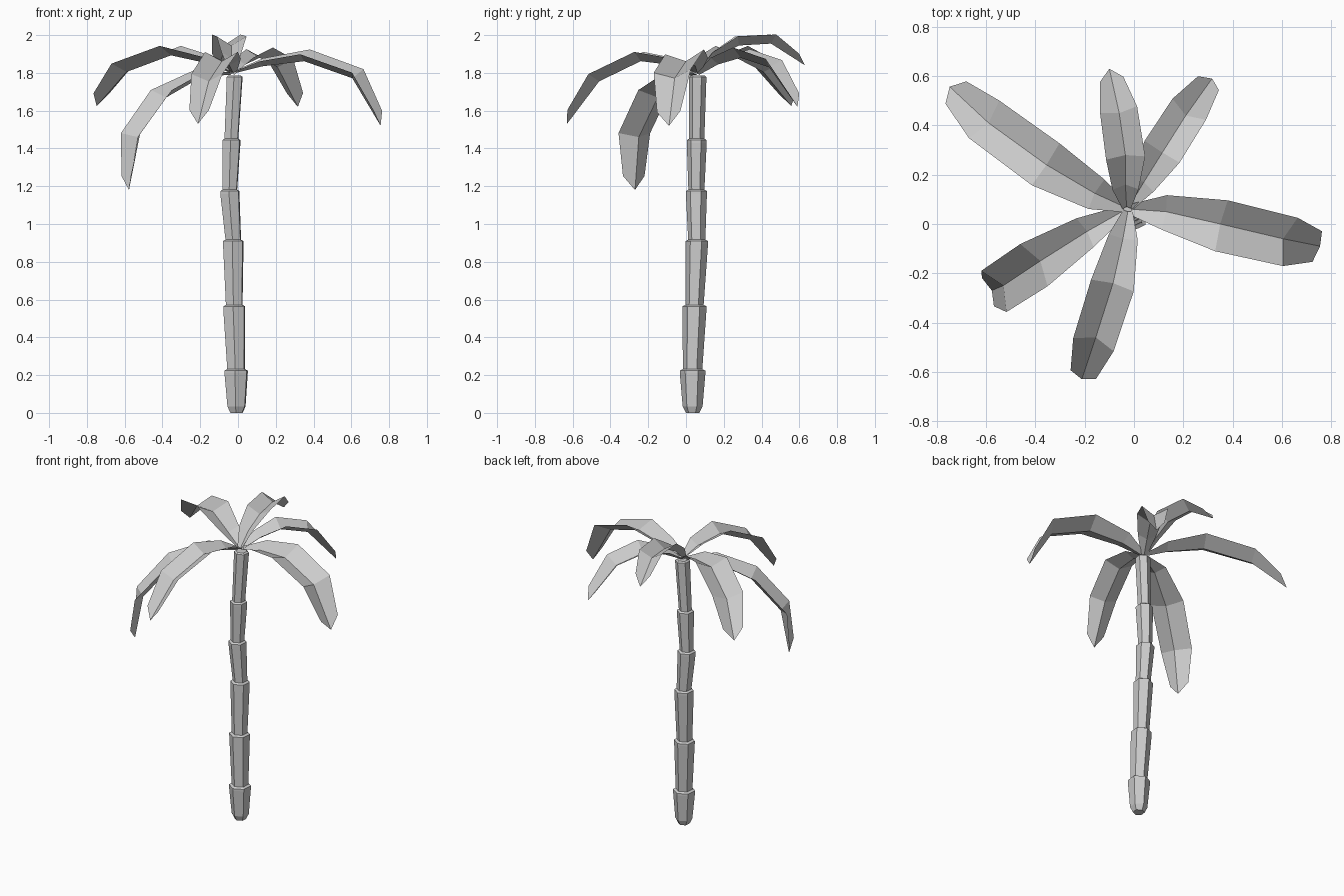
import bpy, bmesh, math
from mathutils import Vector

if "Cube" in bpy.data.objects:
    bpy.data.objects.remove(bpy.data.objects["Cube"])


def make_object(name, bm):
    bmesh.ops.recalc_face_normals(bm, faces=bm.faces[:])
    mesh = bpy.data.meshes.new(name)
    bm.to_mesh(mesh)
    bm.free()
    ob = bpy.data.objects.new(name, mesh)
    bpy.context.collection.objects.link(ob)
    return ob


# Trunk: stacked flaring six-sided segments, (x, y, z, radius) at each lip
SIDES = 6
lips = [(-0.010, 0.035, 0.21, 0.068), (-0.020, 0.045, 0.55, 0.064),
        (-0.025, 0.057, 0.895, 0.060), (-0.043, 0.055, 1.16, 0.056),
        (-0.035, 0.057, 1.43, 0.053), (-0.018, 0.062, 1.765, 0.046)]
rings = [(-0.008, 0.035, 0.0, 0.036), (-0.008, 0.035, 0.035, 0.053)]
for x, y, z, r in lips:
    rings += [(x, y, z, r), (x, y, z + 0.014, r), (x, y, z + 0.022, r * 0.76)]

bm = bmesh.new()
loops = []
for x, y, z, r in rings:
    angles = [math.radians(-95) + math.tau * k / SIDES for k in range(SIDES)]
    loops.append([bm.verts.new((x + r * math.cos(a), y + r * math.sin(a), z)) for a in angles])
for a, b in zip(loops, loops[1:]):
    for k in range(SIDES):
        n = (k + 1) % SIDES
        bm.faces.new((a[k], a[n], b[n], b[k]))
bm.faces.new(loops[0][::-1])
bm.faces.new(loops[-1])
make_object("trunk", bm)

# Fronds: folded leaf blades along a drooping spine
HALF_WIDTH = [0.022, 0.068, 0.102, 0.098, 0.062]
LIFT = [0.012, 0.035, 0.050, 0.050, 0.030]
TIP_BACK = 0.07


def frond(name, spine, width=1.0, roll=0.0):
    pts = [Vector(p) for p in spine]
    bm = bmesh.new()
    rows = []
    last = len(pts) - 1
    for i, p in enumerate(pts):
        t = (pts[min(i + 1, last)] - pts[max(i - 1, 0)]).normalized()
        side = Vector((-t.y, t.x, 0)).normalized()      # left of travel
        up = t.cross(side)
        c, s = math.cos(roll), math.sin(roll)
        side, up = side * c + up * s, up * c - side * s
        base = p + up * LIFT[i] - t * (TIP_BACK if i == last else 0)
        w = HALF_WIDTH[i] * width
        rows.append([bm.verts.new(v) for v in (base + side * w, p, base - side * w)])
    for a, b in zip(rows, rows[1:]):
        for k in range(2):
            bm.faces.new((a[k], a[k + 1], b[k + 1], b[k]))
    make_object(name, bm)


frond("frond_right", [(-0.01, 0.06, 1.80), (0.13, 0.05, 1.835), (0.35, 0.0, 1.862),
                      (0.605, -0.06, 1.772), (0.755, -0.09, 1.52)], 1.05, 0.12)
frond("frond_back", [(-0.03, 0.07, 1.80), (-0.035, 0.16, 1.88), (-0.035, 0.28, 1.945),
                     (-0.06, 0.45, 1.955), (-0.10, 0.63, 1.84)], 0.78)
frond("frond_back_right", [(-0.02, 0.07, 1.79), (0.04, 0.17, 1.845), (0.115, 0.29, 1.88),
                           (0.21, 0.44, 1.83), (0.317, 0.59, 1.62)], 0.82, -0.05)
frond("frond_back_left", [(-0.04, 0.07, 1.80), (-0.16, 0.125, 1.85), (-0.355, 0.24, 1.893),
                          (-0.59, 0.41, 1.805), (-0.748, 0.557, 1.624)])
frond("frond_front_left", [(-0.04, 0.055, 1.79), (-0.19, -0.03, 1.78), (-0.38, -0.15, 1.67),
                           (-0.53, -0.25, 1.46), (-0.577, -0.27, 1.18)], 1.0)
frond("frond_front", [(-0.025, 0.05, 1.80), (-0.045, -0.06, 1.84), (-0.085, -0.24, 1.862),
                      (-0.155, -0.46, 1.755), (-0.212, -0.63, 1.53)], 0.88)
